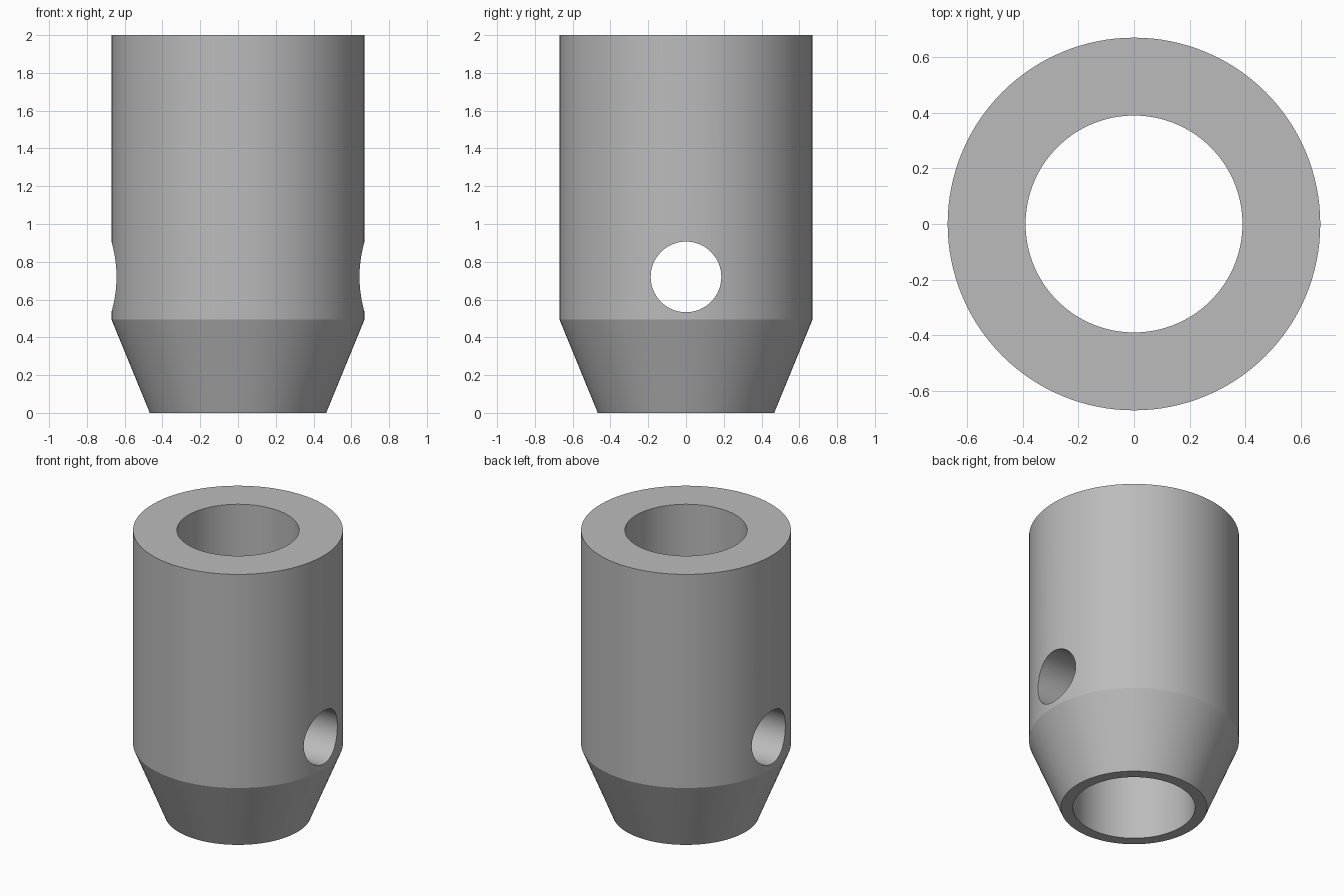
import bpy, bmesh, math
from mathutils import Matrix

cube = bpy.data.objects.get("Cube")
if cube:
    bpy.data.objects.remove(cube, do_unlink=True)

SEGMENTS = 128
OUTER, BORE, FOOT = 0.67, 0.39, 0.467
HEIGHT, SHOULDER = 2.0, 0.495
HOLE_RADIUS, HOLE_HEIGHT = 0.187, 0.72

# Plain grey metal
grey = bpy.data.materials.new("grey metal")
grey.use_nodes = True
colour = (0.50, 0.50, 0.50, 1)
grey.diffuse_color = colour
grey.node_tree.nodes["Principled BSDF"].inputs["Base Color"].default_value = colour


def add_object(name, bm):
    bmesh.ops.recalc_face_normals(bm, faces=bm.faces)
    mesh = bpy.data.meshes.new(name)
    bm.to_mesh(mesh)
    bm.free()
    mesh.materials.append(grey)
    obj = bpy.data.objects.new(name, mesh)
    bpy.context.collection.objects.link(obj)
    return obj


# Tapered sleeve: closed wall profile turned around the z axis
profile = [(BORE, 0), (FOOT, 0), (OUTER, SHOULDER), (OUTER, HEIGHT), (BORE, HEIGHT)]
bm = bmesh.new()
points = [bm.verts.new((r, 0, z)) for r, z in profile]
edges = [bm.edges.new((points[i - 1], points[i])) for i in range(len(points))]
bmesh.ops.spin(bm, geom=points + edges, cent=(0, 0, 0), axis=(0, 0, 1),
               angle=math.tau, steps=SEGMENTS)
bmesh.ops.remove_doubles(bm, verts=bm.verts, dist=0.0001)
sleeve = add_object("tapered_sleeve", bm)

# Cross hole drilled through both walls along x
bm = bmesh.new()
bmesh.ops.create_cone(bm, cap_ends=True, segments=64, radius1=HOLE_RADIUS,
                      radius2=HOLE_RADIUS, depth=2,
                      matrix=Matrix.Translation((0, 0, HOLE_HEIGHT))
                      @ Matrix.Rotation(math.pi / 2, 4, "Y"))
cutter = add_object("cross_hole_cutter", bm)
cutter.hide_render = True

drill = sleeve.modifiers.new("cross hole", "BOOLEAN")
drill.operation = "DIFFERENCE"
drill.solver = "EXACT"
drill.object = cutter

bpy.ops.object.select_all(action="DESELECT")
sleeve.select_set(True)
bpy.context.view_layer.objects.active = sleeve
bpy.ops.object.modifier_apply(modifier=drill.name)
bpy.data.objects.remove(cutter, do_unlink=True)

# Smooth round walls, crisp rims and shoulder
bpy.ops.object.shade_smooth_by_angle(angle=math.radians(20))
